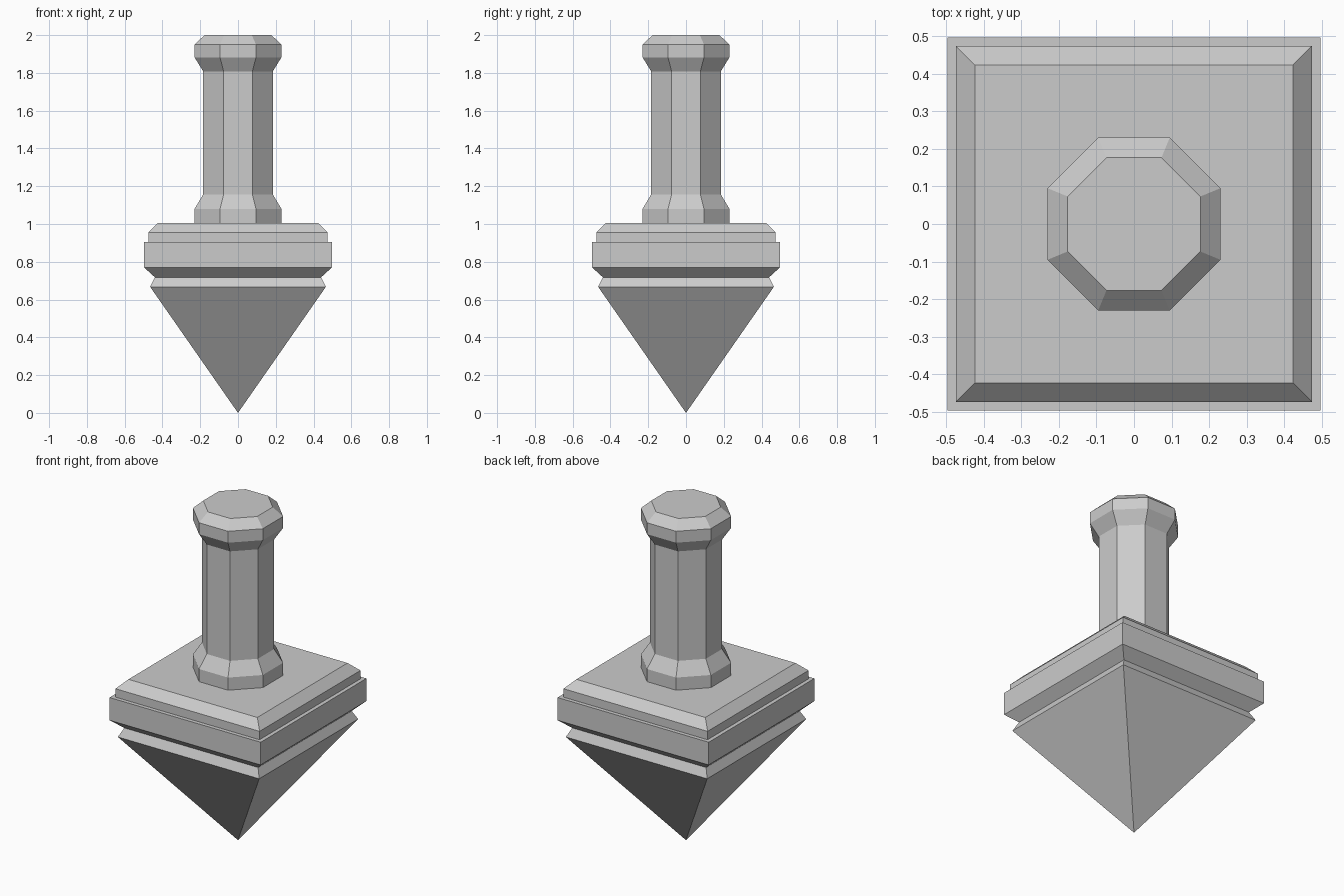
import bpy
import bmesh
import math

cube = bpy.data.objects.get("Cube")
if cube:
    bpy.data.objects.remove(cube, do_unlink=True)

stone = bpy.data.materials.new("pale grey")
stone.use_nodes = True
colour = (0.6, 0.6, 0.6, 1)
stone.diffuse_color = colour
stone.node_tree.nodes["Principled BSDF"].inputs["Base Color"].default_value = colour


def stack(name, sides, profile, apex=None):
    """Skin rings of a regular polygon; profile holds (flat distance, height)."""
    bm = bmesh.new()
    rings = []
    for flat, z in profile:
        radius = flat / math.cos(math.pi / sides)
        angles = [(i + 0.5) * math.tau / sides for i in range(sides)]
        rings.append([bm.verts.new((radius * math.cos(a), radius * math.sin(a), z))
                      for a in angles])
    for low, high in zip(rings, rings[1:]):
        for i in range(sides):
            j = (i + 1) % sides
            bm.faces.new((low[i], low[j], high[j], high[i]))
    bm.faces.new(rings[-1])
    if apex is None:
        bm.faces.new(rings[0][::-1])
    else:
        tip = bm.verts.new((0, 0, apex))
        for i in range(sides):
            bm.faces.new((tip, rings[0][(i + 1) % sides], rings[0][i]))
    bmesh.ops.recalc_face_normals(bm, faces=bm.faces)
    mesh = bpy.data.meshes.new(name)
    bm.to_mesh(mesh)
    bm.free()
    mesh.materials.append(stone)
    obj = bpy.data.objects.new(name, mesh)
    bpy.context.collection.objects.link(obj)
    return obj


# Square pyramid point with its sloping collar
stack("pyramid_point", 4, [(0.465, 0.667), (0.44, 0.718)], apex=0)

# Square moulded slab: flared underside, two bands, chamfered top
stack("moulded_slab", 4, [(0.44, 0.718), (0.497, 0.77), (0.497, 0.818),
                          (0.497, 0.905), (0.474, 0.905), (0.474, 0.955),
                          (0.424, 1.005)])

# Octagonal column with foot and cap
stack("octagonal_column", 8, [(0.23, 1.005), (0.23, 1.08), (0.184, 1.157),
                              (0.184, 1.808), (0.23, 1.882), (0.23, 1.95),
                              (0.177, 2.0)])
